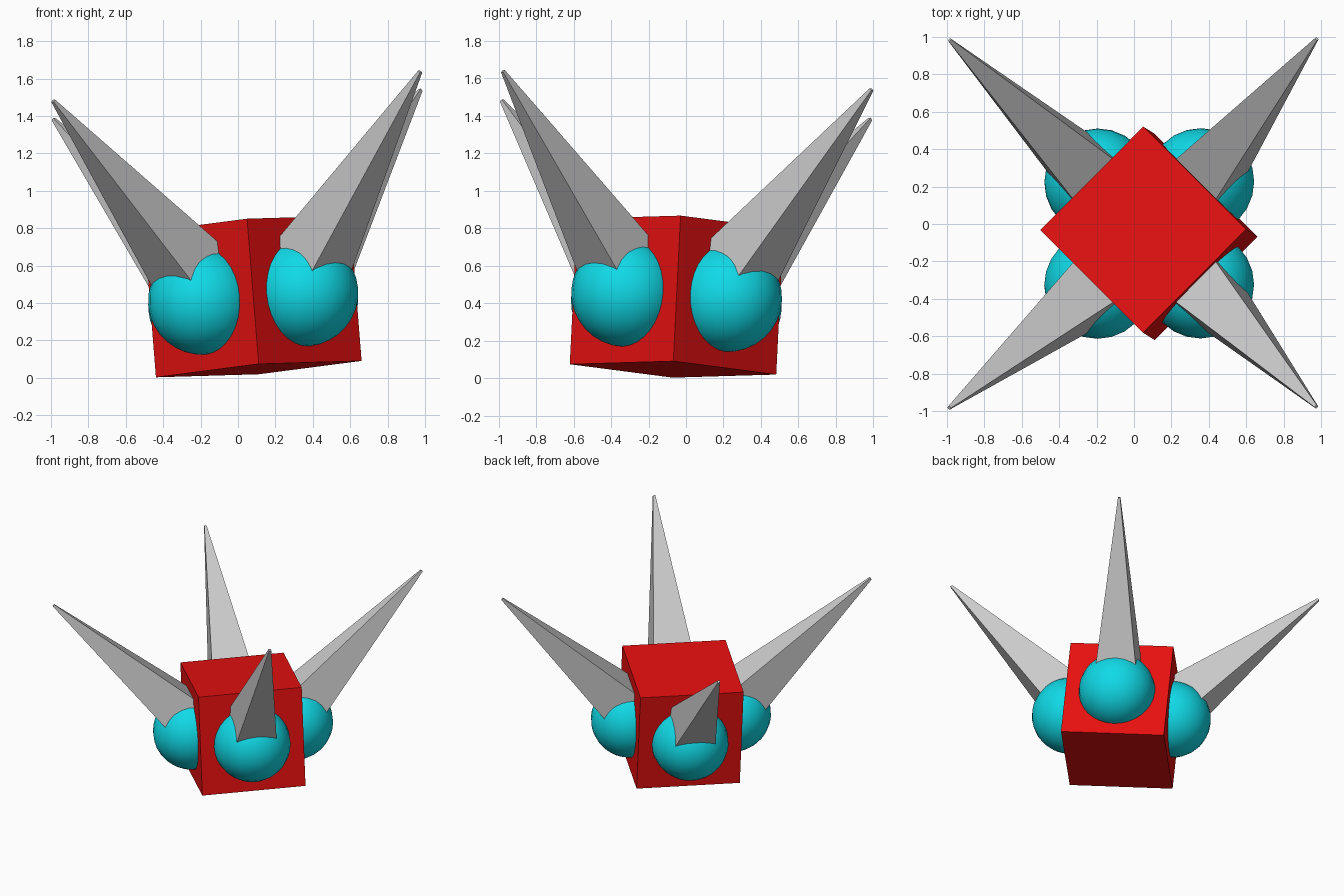
import bpy, bmesh, math
from mathutils import Vector, Matrix

if "Cube" in bpy.data.objects:
    bpy.data.objects.remove(bpy.data.objects["Cube"])

def material(name, rgb):
    m = bpy.data.materials.new(name)
    m.diffuse_color = (*rgb, 1.0)
    m.use_nodes = True
    m.node_tree.nodes["Principled BSDF"].inputs["Base Color"].default_value = m.diffuse_color
    return m

RED = material("red", (0.80, 0.005, 0.005))
CYAN = material("cyan", (0.005, 0.70, 0.80))
GREY = material("grey", (0.60, 0.60, 0.60))

# Tilted frame of the whole model
up = Vector((-0.08, 0.05, 1.0)).normalized()
ex = Vector((1, 1, 0))
ex = (ex - up * ex.dot(up)).normalized()
ey = up.cross(ex)

def frame(x, y, z, origin):
    m = Matrix((x, y, z)).transposed().to_4x4()
    m.translation = origin
    return m

ROOT = frame(ex, ey, up, Vector((0.08, -0.05, 0.435)))
HALF = 0.39

def add_object(name, bm, mat, matrix, smooth=False):
    bm.transform(matrix)
    for f in bm.faces:
        f.smooth = smooth
    me = bpy.data.meshes.new(name)
    bm.to_mesh(me)
    bm.free()
    me.materials.append(mat)
    bpy.context.collection.objects.link(bpy.data.objects.new(name, me))

# Cube body
bm = bmesh.new()
bmesh.ops.create_cube(bm, size=2 * HALF)
add_object("body", bm, RED, ROOT)

# Ball joint and spike on each of the four sides
AXIS = Vector((1, 0, 1)).normalized()
TIP = Vector((1.392, 0, 1.08))
LENGTH, TIP_R = 1.36, 0.012
BASE_R = 0.151 * math.sqrt(2) * LENGTH / 1.267
for i, side in enumerate(("back_right", "back_left", "front_left", "front_right")):
    side_m = ROOT @ Matrix.Rotation(i * math.pi / 2, 4, 'Z')

    bm = bmesh.new()
    bmesh.ops.create_uvsphere(bm, u_segments=24, v_segments=16, radius=0.287)
    add_object(side + "_ball", bm, CYAN,
               side_m @ Matrix.Translation((HALF, 0, -0.016)), smooth=True)

    bm = bmesh.new()
    bmesh.ops.create_cone(bm, cap_ends=True, segments=4,
                          radius1=BASE_R, radius2=TIP_R, depth=LENGTH)
    # align flat sides with the arm direction
    bm.transform(Matrix.Rotation(math.pi / 4, 4, 'Z'))
    if abs(abs(bm.verts[:][0].co.x) - abs(bm.verts[:][0].co.y)) > 0.01:
        bm.transform(Matrix.Rotation(math.pi / 4, 4, 'Z'))
    y = Vector((0, 1, 0))
    add_object(side + "_spike", bm, GREY,
               side_m @ frame(y.cross(AXIS), y, AXIS, TIP - AXIS * LENGTH / 2))
